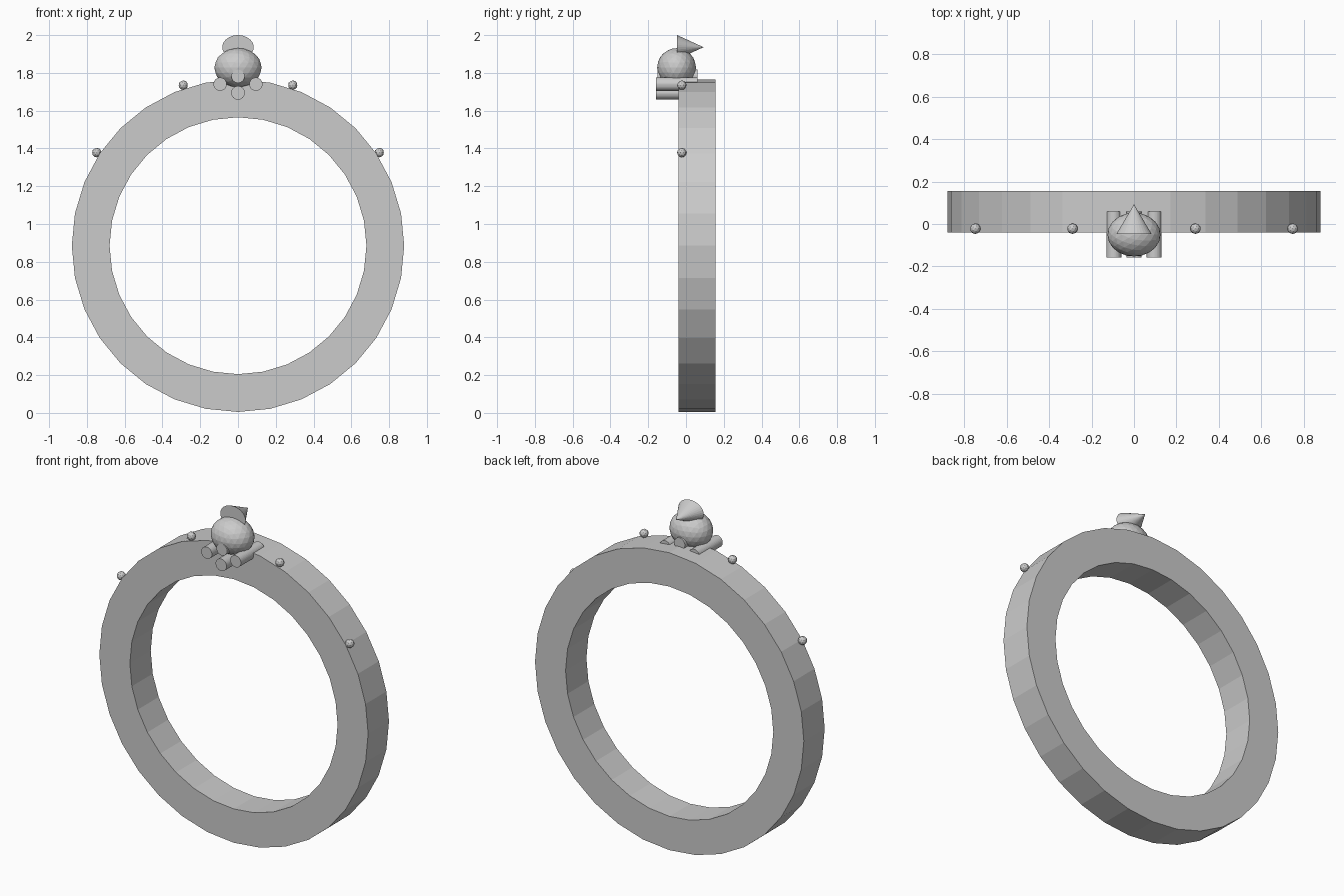
import bpy, bmesh
from math import pi, sin, cos

if "Cube" in bpy.data.objects:
    bpy.data.objects.remove(bpy.data.objects["Cube"])


def ball(name, loc, radii, subdivisions):
    bpy.ops.mesh.primitive_ico_sphere_add(subdivisions=subdivisions, radius=1, location=loc)
    ob = bpy.context.object
    ob.name = name
    ob.scale = radii


def rod(name, x, z, y0, y1, r):
    bpy.ops.mesh.primitive_cylinder_add(vertices=32, radius=r, depth=y1 - y0,
                                        location=(x, (y0 + y1) / 2, z), rotation=(pi / 2, 0, 0))
    bpy.context.object.name = name


# Ring band: rectangular section swept round 32 sides
SIDES, CENTRE_Z = 32, 0.885
section = [(0.88, -0.04), (0.88, 0.155), (0.68, 0.155), (0.68, -0.04)]
bm = bmesh.new()
loops = []
for i in range(SIDES):
    a = 2 * pi * i / SIDES
    loops.append([bm.verts.new((r * cos(a), y, CENTRE_Z + r * sin(a))) for r, y in section])
for i in range(SIDES):
    p, q = loops[i], loops[(i + 1) % SIDES]
    for j in range(4):
        k = (j + 1) % 4
        bm.faces.new((p[j], p[k], q[k], q[j]))
bmesh.ops.recalc_face_normals(bm, faces=bm.faces)
mesh = bpy.data.meshes.new("ring_band")
bm.to_mesh(mesh)
bm.free()
bpy.context.collection.objects.link(bpy.data.objects.new("ring_band", mesh))

# Main stone
ball("main_stone", (0, -0.05, 1.828), (0.125, 0.103, 0.103), 3)

# Pointed crown piece, apex to the back
bpy.ops.mesh.primitive_cone_add(vertices=32, radius1=1, radius2=0, depth=0.14,
                                location=(0, 0.023, 1.936), rotation=(-pi / 2, 0, 0))
cone = bpy.context.object
cone.name = "crown_cone"
cone.scale = (0.083, 0.064, 1)

# Four setting prongs
for s, side in ((-1, "left"), (1, "right")):
    rod("prong_" + side, s * 0.095, 1.74, -0.158, 0.06, 0.035)
rod("prong_lower", 0, 1.694, -0.158, 0.06, 0.036)
rod("prong_upper", 0, 1.782, -0.152, 0.06, 0.035)

# Small accent stones along the shoulders
for s, side in ((-1, "left"), (1, "right")):
    ball("accent_upper_" + side, (s * 0.29, -0.022, 1.735), (0.025,) * 3, 2)
    ball("accent_lower_" + side, (s * 0.748, -0.022, 1.378), (0.025,) * 3, 2)
